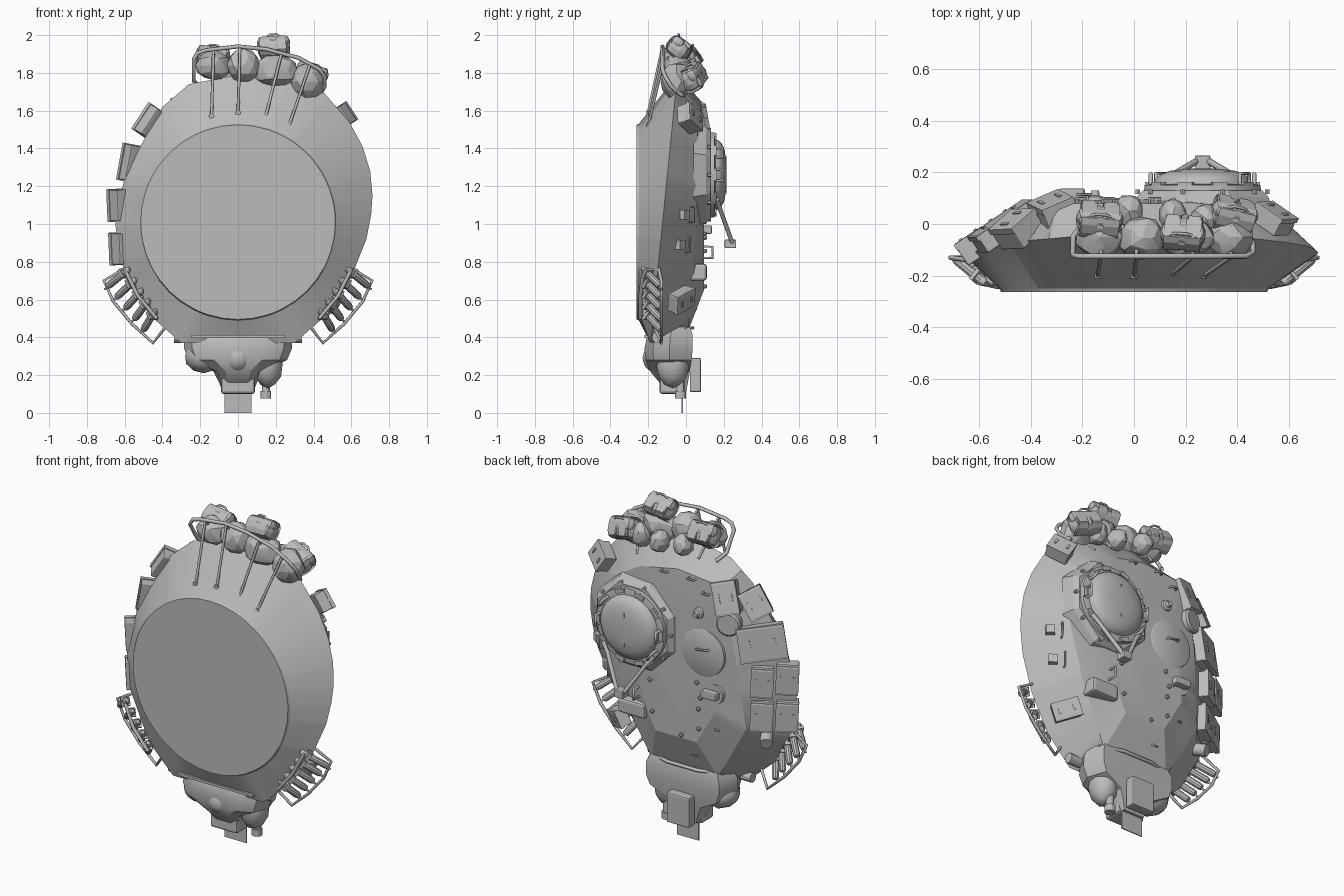
import bpy, bmesh, math, random
from mathutils import Vector, Matrix

if "Cube" in bpy.data.objects:
    bpy.data.objects.remove(bpy.data.objects["Cube"])
random.seed(4)

grey = bpy.data.materials.new("plain_grey")
grey.diffuse_color = (0.5, 0.5, 0.5, 1)
grey.use_nodes = True
grey.node_tree.nodes["Principled BSDF"].inputs["Base Color"].default_value = grey.diffuse_color

def finish(name, bm, smooth=None):
    bmesh.ops.recalc_face_normals(bm, faces=bm.faces)
    me = bpy.data.meshes.new(name)
    bm.to_mesh(me)
    bm.free()
    ob = bpy.data.objects.new(name, me)
    bpy.context.collection.objects.link(ob)
    me.materials.append(grey)
    if smooth:
        bpy.context.view_layer.objects.active = ob
        ob.select_set(True)
        bpy.ops.object.shade_smooth_by_angle(angle=math.radians(smooth))
        ob.select_set(False)
    return ob

def frame(loc, n=(0, 1, 0), roll=0):
    # local y points along n, local z stays as upright as possible
    y = Vector(n).normalized()
    up = Vector((0, 0, 1)) if abs(y.z) < 0.95 else Vector((1, 0, 0))
    x = y.cross(up).normalized()
    m = Matrix((x, y, x.cross(y))).transposed().to_4x4()
    return Matrix.Translation(loc) @ m @ Matrix.Rotation(roll, 4, 'Y')

def box(name, loc, size, n=(0, 1, 0), roll=0, bevel=0):
    bm = bmesh.new()
    bmesh.ops.create_cube(bm, size=1)
    bmesh.ops.scale(bm, vec=size, verts=bm.verts)
    if bevel:
        bmesh.ops.bevel(bm, geom=bm.edges[:], offset=bevel, segments=2, affect='EDGES', profile=0.5)
    bm.transform(frame(loc, n, roll))
    return finish(name, bm)

def skin(bm, rings):
    k = len(rings[0])
    for a, b in zip(rings, rings[1:]):
        for i in range(k):
            bm.faces.new((a[i], a[(i + 1) % k], b[(i + 1) % k], b[i]))
    bm.faces.new(rings[0])
    bm.faces.new(rings[-1])

def lathe(name, loc, profile, n=(0, 1, 0), seg=24, smooth=30):
    # profile: (radius, height along n), closed by caps
    bm = bmesh.new()
    ring = [math.tau * (i + .5) / seg for i in range(seg)]
    skin(bm, [[bm.verts.new((r * math.cos(a), h, r * math.sin(a))) for a in ring] for r, h in profile])
    bm.transform(frame(loc, n))
    return finish(name, bm, smooth)

def tube(name, pts, r=0.008):
    cu = bpy.data.curves.new(name, 'CURVE')
    cu.dimensions = '3D'
    cu.bevel_depth, cu.bevel_resolution, cu.use_fill_caps = r, 1, True
    s = cu.splines.new('POLY')
    s.points.add(len(pts) - 1)
    for p, q in zip(s.points, pts):
        p.co = (*q, 1)
    cu.materials.append(grey)
    ob = bpy.data.objects.new(name, cu)
    bpy.context.collection.objects.link(ob)

def ellipsoid(name, loc, size, jitter=0, smooth=40, sub=2):
    bm = bmesh.new()
    bmesh.ops.create_icosphere(bm, subdivisions=sub, radius=1)
    for v in bm.verts:
        v.co *= random.uniform(1 - jitter, 1 + jitter)
    bmesh.ops.scale(bm, vec=size, verts=bm.verts)
    bmesh.ops.translate(bm, vec=loc, verts=bm.verts)
    finish(name, bm, smooth)

# ---- turret shell: ring circle, egg-shaped rim, faceted roof ----
C = Vector((0, 1.01))
rim = [(.3, .37), (.47, .52), (.6, .72), (.68, .92), (.705, 1.05), (.712, 1.15), (.7, 1.28), (.66, 1.41), (.59, 1.54), (.46, 1.69),
       (.25, 1.77), (0, 1.79), (-.26, 1.74), (-.4, 1.62), (-.48, 1.48), (-.6, 1.25), (-.65, 1.0), (-.62, .8), (-.47, .52), (-.3, .37)]
rim = [(x, z, -.06 - .1 * (1.65 - z)) for x, z in rim]
roof = [(.22, .43, .01), (.42, .82, .05), (.53, 1.2, .06), (.45, 1.48, .06), (.25, 1.6, .08), (0, 1.65, .08),
        (-.3, 1.62, .08), (-.37, 1.25, .07), (-.42, .78, .03), (-.22, .43, .01)]

def ang(p):
    return math.atan2(p[1] - C.y, p[0]) % math.tau

def sample(poly, a):
    # point of a closed outline seen from the centre at angle a
    d = Vector((math.cos(a), math.sin(a)))
    for p, q in zip(poly, poly[1:] + poly[:1]):
        if (a - ang(p)) % math.tau <= (ang(q) - ang(p)) % math.tau + 1e-9:
            P, E = Vector(p[:2]) - C, Vector(q[:2]) - Vector(p[:2])
            t = -P.cross(d) / E.cross(d)
            s = P + E * t
            return s.x, s.y, p[2] + (q[2] - p[2]) * t

angles = sorted({round(a, 3) for a in [ang(p) + 1e-3 for p in rim + roof] + [math.tau * i / 40 for i in range(40)]})
bm = bmesh.new()
rows = [[], [], [], [], []]
for a in angles:
    c, s = math.cos(a), math.sin(a)
    x1, z1, y1 = sample(rim, a)
    x2, z2, y2 = sample(roof, a)
    for row, (x, y, z) in zip(rows, [(.515 * c, -.262, .515 * s), (.52 * c, -.25, .52 * s), (x1, y1, z1),
                                     (x2, y2, z2), (x2 * .62, .095, z2 * .62)]):
        row.append(bm.verts.new((x, y, z + C.y)))
skin(bm, rows)
finish("turret_shell", bm, 18)

# ---- gun mount ----
bm = bmesh.new()
rings = []
for z, w, y0, y1 in [(.46, .26, -.17, .02), (.41, .285, -.205, .035), (.34, .285, -.22, .035), (.28, .26, -.215, .03),
                     (.22, .13, -.19, .02), (.16, .1, -.14, .01), (.11, .08, -.08, .0)]:
    pts = [(-w, y0 * .4), (-w * .85, y0 * .8), (-w * .5, y0), (w * .5, y0), (w * .85, y0 * .8), (w, y0 * .4), (w * .85, y1), (-w * .85, y1)]
    rings.append([bm.verts.new((x, y, z)) for x, y in pts])
skin(bm, rings)
finish("gun_mantlet", bm, 25)
ellipsoid("mantlet_left_bulge", (-.18, -.08, .3), (.105, .11, .09))
ellipsoid("mantlet_right_bulge", (.16, -.07, .26), (.08, .09, .13))
ellipsoid("mantlet_nose", (0, -.13, .29), (.085, .1, .085), sub=3)
box("gun_collar", (0, -.08, .155), (.18, .12, .11), bevel=.015)
box("front_plate", (0, -.02, .06), (.145, .006, .12))
box("sight_cover", (0, .05, .2), (.15, .06, .18), bevel=.008)
lathe("coaxial_tube", (.147, -.03, .075), [(.03, 0), (.03, .04), (.022, .04), (.022, .12)], (0, 0, 1), 12)
box("mantlet_bar", (0, -.19, .44), (.54, .03, .06), bevel=.006)
box("mantlet_lower_bar", (0, -.21, .405), (.5, .02, .015))
for s in (-1, 1):
    lathe("mantlet_pivot", (s * .3, -.15, .4), [(.03, -.04), (.03, .04)], (1, 0, 0), 12)
tube("mantlet_lip", [(-.24, -.01, .45), (-.1, .035, .45), (.1, .035, .45), (.24, -.01, .45)], .01)

# ---- smoke tube racks on both sides ----
for s in (-1, 1):
    P = lambda x, y, z: Vector((s * x, y, z))
    tube("rack_outer_rail", [P(.56, -.15, .79), P(.71, -.13, .70), P(.66, -.13, .59), P(.56, -.13, .47), P(.45, -.13, .37), P(.38, -.17, .46)], .009)
    tube("rack_inner_rail", [P(.6, -.225, .76), P(.53, -.24, .62), P(.43, -.24, .5)], .011)
    for i in range(5):
        t = i / 4
        a = P(.58 - .14 * t, -.225, .76 - .22 * t)
        b = P(.69 - .19 * t, -.135, .67 - .23 * t)
        n = (b - a).length
        lathe("smoke_tube", a, [(.01, -.01), (.02, .01), (.02, n * .9), (.016, n)], b - a, 10)
        box("tube_clamp", a.lerp(b, .25), (.05, .018, .05), b - a)
        tube("rack_strut", [a, b + P(.015, .005, -.015)], .006)

# ---- rear stowage rail ----
tube("rear_rail", [(-.2, .0, 1.72), (-.235, -.05, 1.76), (-.235, -.12, 1.87), (-.215, -.125, 1.905), (-.17, -.125, 1.92), (0, -.125, 1.94),
                   (.15, -.125, 1.925), (.32, -.125, 1.88), (.43, -.125, 1.82), (.46, -.11, 1.78), (.46, -.08, 1.73), (.43, -.02, 1.68)], .011)
for x0, z0, x1, z1 in [(-.14, 1.57, -.13, 1.92), (0, 1.59, .01, 1.935), (.14, 1.54, .23, 1.9), (.27, 1.52, .38, 1.84)]:
    tube("rail_strut", [(x0, -.2, z0), (x1, -.125, z1)], .008)
    tube("rail_floor_bar", [(x1, -.125, z1), (x1 * .8, .03, z1 - .2)], .007)
    lathe("strut_foot", (x0, -.21, z0), [(.014, 0), (.014, .03)], seg=8)

# ---- soft sacks and backpacks ----
for loc, size in [((-.13, -.05, 1.84), (.095, .085, .08)), ((.03, -.055, 1.84), (.09, .085, .09)), ((.2, -.05, 1.81), (.115, .085, .09)),
                  ((.37, -.05, 1.755), (.095, .085, .1)), ((-.02, .05, 1.79), (.055, .065, .065)), ((.15, .035, 1.76), (.055, .065, .065)),
                  ((.28, .02, 1.76), (.06, .06, .07))]:
    ellipsoid("sack", loc, size, .06, 18)

def backpack(loc, n, roll, k=1):
    m = frame(loc, n, roll)
    at = lambda x, y, z: m @ (Vector((x, y, z)) * k)
    sz = lambda *v: [q * k for q in v]
    box("backpack", m.translation, sz(.185, .11, .13), n, roll, .045 * k)
    box("backpack_lid", at(0, .03, .02), sz(.19, .07, .08), n, roll, .03 * k)
    for x in (-.045, .045):
        box("backpack_pocket", at(x, .05, -.03), sz(.06, .03, .055), n, roll, .01 * k)
        box("backpack_strap", at(x, .005, .0), sz(.014, .12, .135), n, roll, .04 * k)
    tube("bedroll_loop", [at(-.05, .05, .04), at(-.02, .07, .05), at(.02, .07, .05), at(.05, .05, .04)], .006)

backpack((-.135, .01, 1.87), (.1, .7, .5), .1, .95)
backpack((.19, -.04, 1.925), (0, .6, .8), -.1, .92)
backpack((.38, .03, 1.775), (.3, .8, .4), .3, .95)

# ---- stowage boxes on the flanks ----
def crate(loc, size, n, roll=0):
    m = frame(loc, n, roll)
    box("stowage_box", loc, size, n, roll, .006)
    box("box_lid", m @ Vector((0, size[1] * .36, 0)), (size[0] * 1.05, size[1] * .25, size[2] * 1.05), n, roll)
    for x in (-.28, .28):
        box("box_latch", m @ Vector((x * size[0], size[1] * .45, 0)), (.012, .02, size[2] * .3), n, roll)

L = (-.55, .83, 0)
crate((-.31, .05, 1.55), (.13, .1, .18), (-.3, .85, .25), .25)
crate((-.45, -.02, 1.53), (.13, .1, .16), (-.5, .8, .3), .5)
crate((-.5, -.01, 1.31), (.25, .08, .19), (-.55, .83, .1), .15)
for x, y, z in [(-.5, -.01, 1.08), (-.615, -.085, 1.1), (-.49, -.02, .87), (-.605, -.095, .87)]:
    crate((x, y, z), (.12, .1, .165), L, -.05)
lathe("spare_drum", (-.33, .05, 1.41), [(.07, 0), (.07, .04), (.06, .05)], (-.3, .9, 0), 20)
lathe("round_can", (-.5, -.05, .72), [(.035, -.04), (.035, .05)], (-.5, .8, -.3), 14)
crate((.54, .02, 1.56), (.13, .08, .11), (.4, .85, .3), -.5)
crate((.46, -.025, .6), (.15, .07, .1), (.5, .8, -.3), .35)
for x, y, z in [(.59, -.005, 1.05), (.55, -.03, .89)]:
    box("flank_bracket", (x, y, z), (.05, .03, .05), (.6, .8, 0))
    q = [Vector((x - .06, y + .02, z + k)) for k in (.04, -.04)]
    tube("flank_handle", [q[0], q[0] + Vector((.015, .03, 0)), q[1] + Vector((.015, .03, 0)), q[1]], .005)

# ---- commander cupola with dome ----
K = Vector((.265, 0, 1.26))
lathe("cupola_base", K, [(.3, .04), (.275, .105), (.25, .13)], seg=8, smooth=None)
lathe("cupola_ring", K, [(.23, .1), (.225, .15), (.2, .155)], seg=32)
lathe("cupola_dome", K, [(.19, .14), (.185, .17), (.165, .19), (.13, .205), (.07, .213), (.01, .215)], seg=32, smooth=40)
box("hatch_seam", K + Vector((0, .209, 0)), (.006, .012, .2))
for i in range(10):
    a = math.tau * i / 10
    d = Vector((math.cos(a), 0, math.sin(a)))
    box("vision_block", K + d * .21 + Vector((0, .145, 0)), (.06, .035, .025), (0, 1, 0), math.pi / 2 - a)
    lathe("cupola_bolt", K + d * .25 + Vector((0, .115, 0)), [(.01, 0), (.01, .018)], seg=6, smooth=None)
    if i % 5 in (0, 1):
        t = Vector((-d.z, 0, d.x)) * .03
        q = K + d * .2
        tube("cupola_handle", [q + t + Vector((0, .15, 0)), q + t + Vector((0, .195, 0)), q - t + Vector((0, .195, 0)), q - t + Vector((0, .15, 0))], .008)

# ---- lamp arms and lamp box ----
for s in (-1, 1):
    tube("lamp_arm", [(.265 + s * .17, .165, 1.13), (.265 + s * .13, .18, 1.08), (.265 + s * .02, .245, .9)], .013)
box("lamp_mount", (.265, .235, .895), (.06, .06, .045), bevel=.005)
box("lamp_box", (.29, .055, .745), (.18, .11, .09), bevel=.015)
tube("lamp_box_guard", [(.25, .07, .82), (.25, .14, .82), (.25, .14, .88), (.25, .07, .88)], .007)

# ---- roof fittings ----
lathe("loader_hatch", (-.18, .07, 1.2), [(.14, 0), (.139, .025), (.13, .03)], seg=36)
tube("hatch_handle", [(-.22, .09, 1.23), (-.22, .115, 1.23), (-.15, .115, 1.22), (-.15, .09, 1.22)], .006)
lathe("sight_base", (-.25, .06, .97), [(.065, 0), (.06, .035)], seg=20)
box("sight_head", (-.24, .115, .97), (.1, .045, .045), bevel=.008)
lathe("antenna_base", (-.15, .085, 1.43), [(.035, 0), (.03, .02), (.018, .025), (.015, .045)], seg=12)
for i in range(22):
    a = random.uniform(0, math.tau)
    x, z, y = sample(roof, a)
    f = random.uniform(.35, .6)
    q = Vector((x * f, .088, C.y + z * f))
    if (q - K).length > .3 and (q - Vector((-.18, .09, 1.2))).length > .16:
        lathe("roof_bolt", q, [(.012, 0), (.012, .018), (.007, .022)], seg=8)
for x, z, y in [(-.1, 1.62, .085), (.08, 1.62, .085), (-.25, .75, .06), (.1, .62, .06), (-.2, 1.56, .09), (-.1, .55, .04)]:
    tube("roof_hook", [(x - .02, y - .02, z), (x - .02, y + .015, z), (x + .02, y + .015, z), (x + .02, y - .02, z)], .006)
